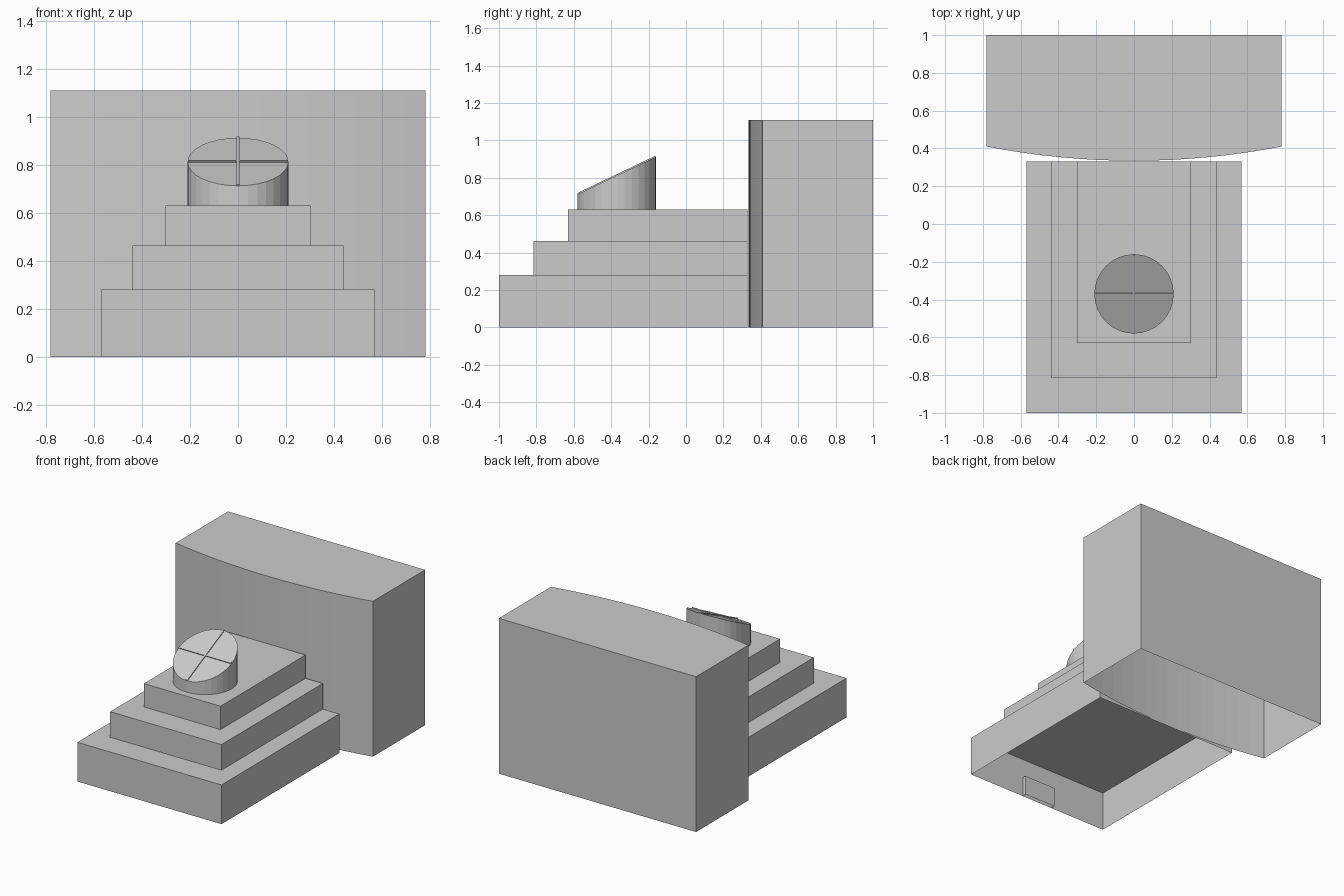
import bpy
import bmesh
import math
from mathutils import Matrix, Vector

cube = bpy.data.objects.get("Cube")
if cube:
    bpy.data.objects.remove(cube, do_unlink=True)

grey = bpy.data.materials.new("plain grey")
grey.use_nodes = True
grey.diffuse_color = (0.6, 0.6, 0.6, 1)
grey.node_tree.nodes["Principled BSDF"].inputs["Base Color"].default_value = (0.6, 0.6, 0.6, 1)


def finish(name, bm):
    mesh = bpy.data.meshes.new(name)
    bm.to_mesh(mesh)
    bm.free()
    mesh.materials.append(grey)
    obj = bpy.data.objects.new(name, mesh)
    bpy.context.collection.objects.link(obj)
    return obj


def shell(name, outline, z0, z1):
    """Extrude a plan outline upward and leave the underside open."""
    bm = bmesh.new()
    base = bm.faces.new([bm.verts.new((x, y, z0)) for x, y in outline])
    bmesh.ops.recalc_face_normals(bm, faces=bm.faces)
    top = bmesh.ops.extrude_face_region(bm, geom=[base], use_keep_orig=True)["geom"]
    moved = [v for v in top if isinstance(v, bmesh.types.BMVert)]
    bmesh.ops.translate(bm, verts=moved, vec=(0, 0, z1 - z0))
    bmesh.ops.recalc_face_normals(bm, faces=bm.faces)
    bottom = [f for f in bm.faces if all(v.co.z < z0 + 1e-5 for v in f.verts)]
    bmesh.ops.delete(bm, geom=bottom, context='FACES_ONLY')
    return finish(name, bm)


def rectangle(half, y0, y1):
    return [(-half, y0), (half, y0), (half, y1), (-half, y1)]


# Tall rear block with a gently bowed front
half, edge_y, mid_y, segments = 0.78, 0.41, 0.335, 16
sag = edge_y - mid_y
radius = (half ** 2 + sag ** 2) / (2 * sag)
sweep = math.asin(half / radius)
bow = []
for i in range(segments + 1):
    a = sweep * (2 * i / segments - 1)
    bow.append((radius * math.sin(a), mid_y + radius * (1 - math.cos(a))))
shell("rear_block", bow + [(half, 1), (-half, 1)], 0, 1.11)

# Three stacked terraces
back = 0.33
for name, w, front, z0, z1 in (
        ("lower_terrace", 0.57, -1, 0, 0.28),
        ("middle_terrace", 0.44, -0.815, 0.28, 0.463),
        ("upper_terrace", 0.303, -0.63, 0.463, 0.63)):
    shell(name, rectangle(w, front, back), z0, z1)

# Small box inside the front wall
shell("inner_door_box", rectangle(0.125, -0.995, -0.97), 0, 0.14)

# Drum with a slanted top
centre, r, base_z, mid_z = -0.37, 0.21, 0.63, 0.812
slope = 0.1 / r
sides = 32
ring = [(r * math.cos(math.tau * i / sides), centre + r * math.sin(math.tau * i / sides))
        for i in range(sides)]
drum = shell("slanted_drum", ring, base_z, mid_z)
for v in drum.data.vertices:
    if v.co.z > base_z + 0.01:
        v.co.z += (v.co.y - centre) * slope

# Thin crossed bars on the slanted top
tilt = Matrix.Rotation(math.atan(slope), 4, 'X')
place = Matrix.Translation(Vector((0, centre, mid_z))) @ tilt
long_r = r * math.sqrt(1 + slope ** 2)
for name, sx, sy in (("cross_bar_wide", 2 * r, 0.01), ("cross_bar_tall", 0.012, 2 * long_r)):
    bm = bmesh.new()
    bmesh.ops.create_cube(bm, size=1)
    bmesh.ops.scale(bm, vec=(sx * 0.995, sy * 0.995, 0.009), verts=bm.verts)
    bmesh.ops.translate(bm, vec=(0, 0, 0.002), verts=bm.verts)
    bmesh.ops.transform(bm, matrix=place, verts=bm.verts)
    finish(name, bm)
